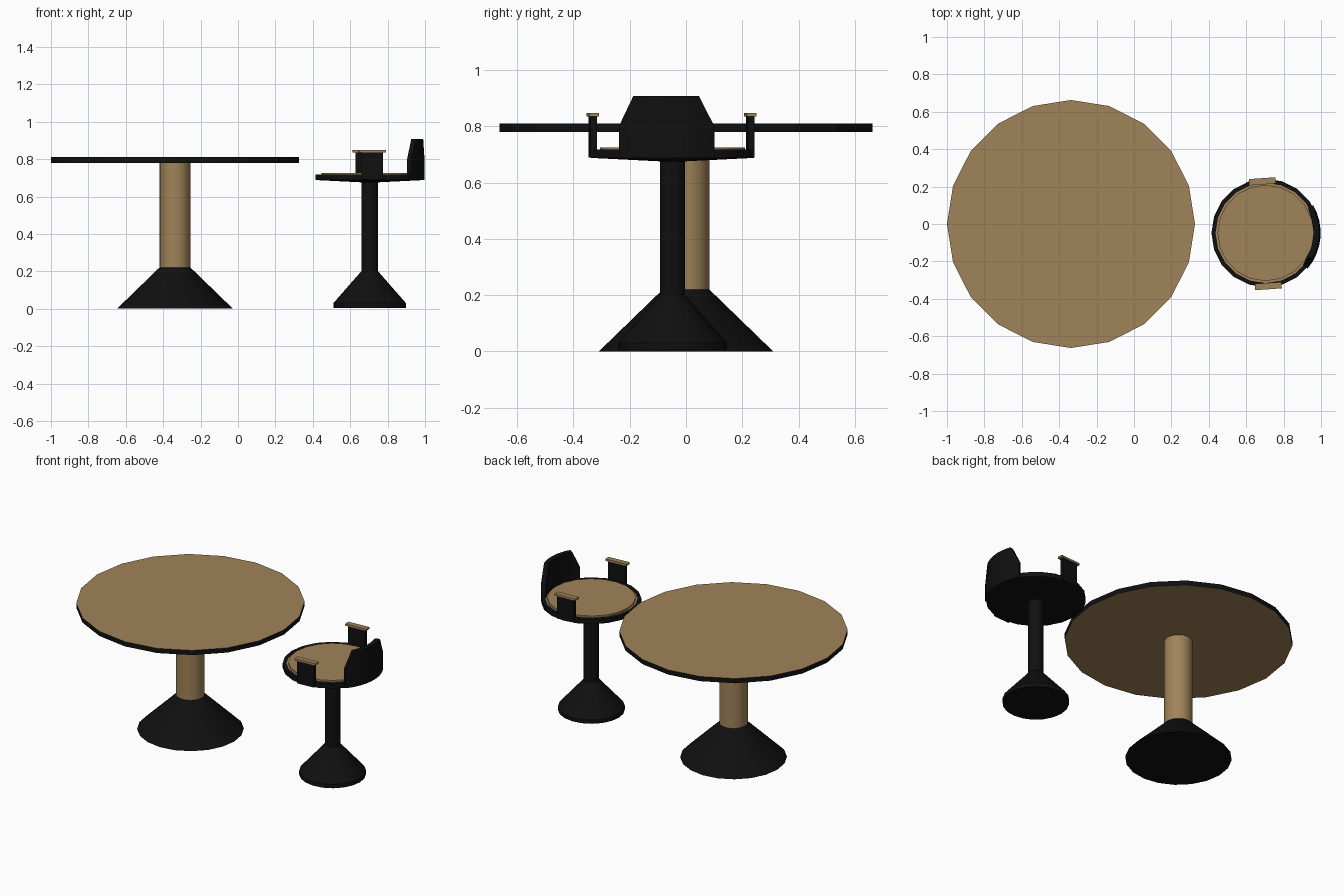
import bpy, bmesh
from math import pi, sin, cos, asin, radians
from mathutils import Matrix

cube = bpy.data.objects.get("Cube")
if cube:
    bpy.data.objects.remove(cube)


def material(name, rgb):
    m = bpy.data.materials.new(name)
    m.use_nodes = True
    m.diffuse_color = (*rgb, 1)
    m.node_tree.nodes["Principled BSDF"].inputs["Base Color"].default_value = (*rgb, 1)
    return m


WOOD = material("tan wood", (0.35, 0.23, 0.10))
BLACK = material("black", (0.005, 0.005, 0.005))
TABLE = (-0.337, 0.0)
CHAIR = (0.704, -0.048)


def finish(name, bm, mats, smooth=False):
    bmesh.ops.recalc_face_normals(bm, faces=bm.faces)
    mesh = bpy.data.meshes.new(name)
    bm.to_mesh(mesh)
    bm.free()
    for m in mats:
        mesh.materials.append(m)
    ob = bpy.data.objects.new(name, mesh)
    bpy.context.collection.objects.link(ob)
    if smooth:
        bpy.ops.object.select_all(action="DESELECT")
        ob.select_set(True)
        bpy.context.view_layer.objects.active = ob
        bpy.ops.object.shade_smooth_by_angle(angle=radians(30))
    return ob


def lathe(name, centre, profile, mats, sides=20, smooth=True):
    """Turn a (radius, height) profile into a closed solid."""
    bm = bmesh.new()
    rings = [[bm.verts.new((centre[0] + r * cos(2 * pi * i / sides),
                            centre[1] + r * sin(2 * pi * i / sides), z))
              for i in range(sides)] for r, z in profile]
    for a, b in zip(rings, rings[1:]):
        for i in range(sides):
            j = (i + 1) % sides
            bm.faces.new((a[i], a[j], b[j], b[i]))
    bm.faces.new(rings[0])
    bm.faces.new(rings[-1])
    return finish(name, bm, mats, smooth)


def box(name, centre, size, turn, mat):
    bm = bmesh.new()
    bmesh.ops.create_cube(bm, size=1, matrix=Matrix.Translation(centre)
                          @ Matrix.Rotation(turn, 4, "Z") @ Matrix.Diagonal((*size, 1)))
    return finish(name, bm, [mat])


# Table: wooden top with a black rim, wooden column, conical foot
top = lathe("table_top", TABLE, [(0.663, 0.78), (0.663, 0.81)], [WOOD, BLACK], smooth=False)
for face in top.data.polygons:
    face.material_index = 0 if abs(face.normal.z) > 0.5 else 1
lathe("table_column", TABLE, [(0.083, 0.21), (0.083, 0.785)], [WOOD])
lathe("table_foot", TABLE, [(0.31, 0), (0.083, 0.22)], [BLACK])

# Chair: foot and stem in one turning, shallow dished seat pan, cushion
lathe("chair_foot", CHAIR, [(0.194, 0.005), (0.194, 0.03), (0.045, 0.2), (0.045, 0.69)], [BLACK])
lathe("seat_pan", CHAIR, [(0.05, 0.676), (0.29, 0.688), (0.29, 0.718),
                          (0.268, 0.718), (0.268, 0.705)], [BLACK])
lathe("seat_base", CHAIR, [(0.268, 0.703), (0.268, 0.715)], [WOOD])
lathe("seat_cushion", CHAIR, [(0.257, 0.71), (0.257, 0.725)], [WOOD])

# Armrests: black upright with a wooden pad
for side, x, y in (("left", 0.686, 0.228), ("right", 0.718, -0.332)):
    turn = radians(4)
    box(side + "_arm_upright", (x, y, 0.763), (0.115, 0.022, 0.146), turn, BLACK)
    box(side + "_arm_pad", (x, y, 0.842), (0.143, 0.034, 0.012), turn, WOOD)

# Backrest: curved shell following the rim, tapered and leaning in at the top
bm = bmesh.new()
steps = 8
levels = [(0.688, 0.17, 0.0), (0.8, 0.17, 0.0), (0.908, 0.12, 0.008)]
grid = []
for z, half, lean in levels:
    row = []
    for i in range(steps + 1):
        a = asin(half / 0.293) * (2 * i / steps - 1) - radians(5)
        row.append([bm.verts.new((CHAIR[0] + (r - lean) * cos(a), CHAIR[1] + (r - lean) * sin(a), z))
                    for r in (0.263, 0.294)])
    grid.append(row)
for lo, hi in zip(grid, grid[1:]):
    for i in range(steps):
        for k in (0, 1):
            bm.faces.new((lo[i][k], lo[i + 1][k], hi[i + 1][k], hi[i][k]))
    for e in (0, steps):
        bm.faces.new((lo[e][0], lo[e][1], hi[e][1], hi[e][0]))
for row in (grid[0], grid[-1]):
    for i in range(steps):
        bm.faces.new((row[i][0], row[i + 1][0], row[i + 1][1], row[i][1]))
finish("backrest", bm, [BLACK], True)
